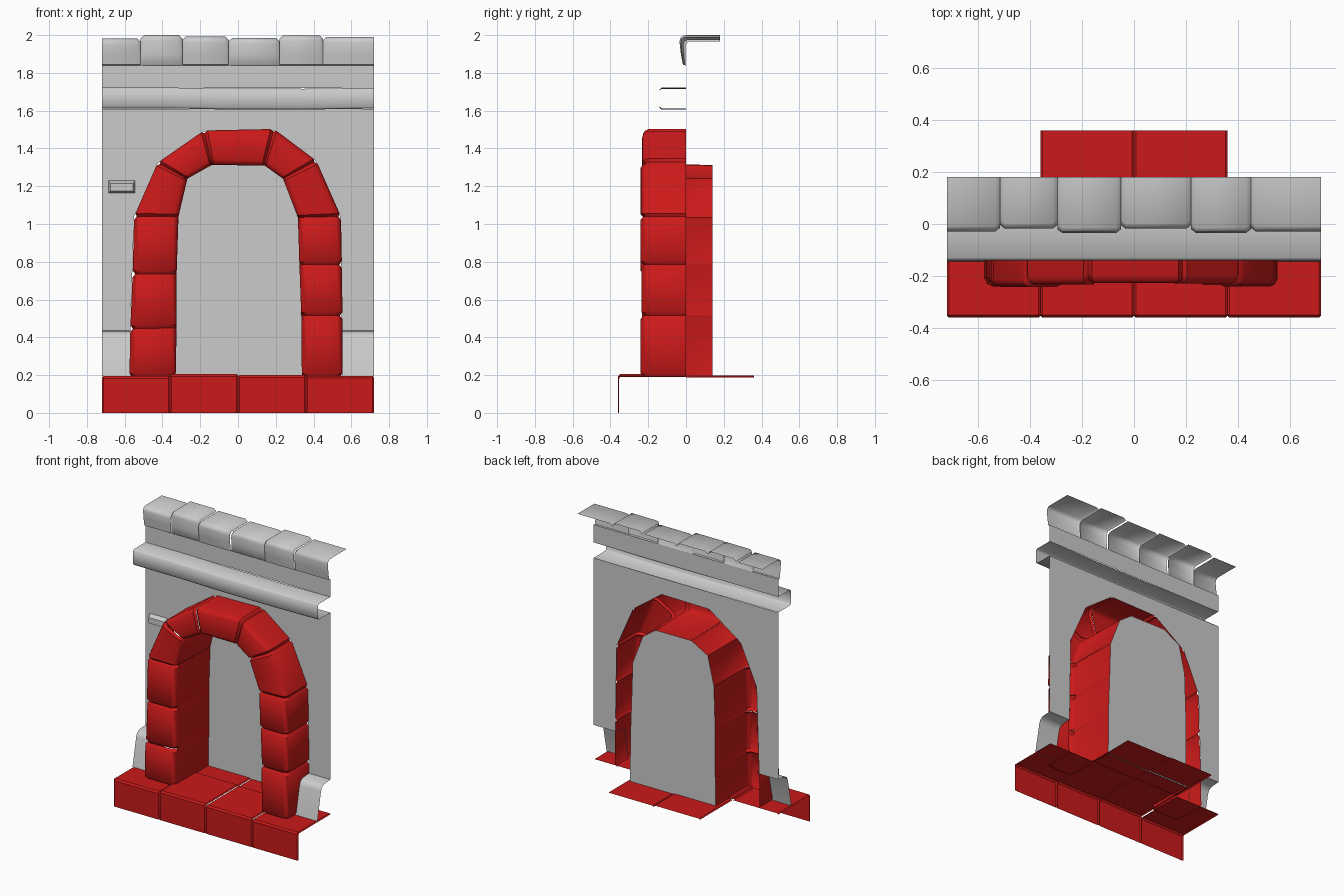
import bpy, bmesh, math

if "Cube" in bpy.data.objects:
    bpy.data.objects.remove(bpy.data.objects["Cube"])

red = bpy.data.materials.new("red_stone")
red.diffuse_color = (0.6, 0.01, 0.01, 1)
red.use_nodes = True
red.node_tree.nodes["Principled BSDF"].inputs["Base Color"].default_value = red.diffuse_color


def sheet(name, strips, mat=None, angle=35):
    """Open surface: each strip is a list of sections lofted together."""
    bm = bmesh.new()
    for strip in strips:
        rows = [[bm.verts.new(p) for p in sec] for sec in strip]
        for a, b in zip(rows, rows[1:]):
            for j in range(len(a) - 1):
                bm.faces.new((a[j], b[j], b[j + 1], a[j + 1]))
    return finish(name, bm, mat, angle)


def finish(name, bm, mat, angle=35):
    me = bpy.data.meshes.new(name)
    bm.to_mesh(me)
    bm.free()
    ob = bpy.data.objects.new(name, me)
    bpy.context.collection.objects.link(ob)
    if mat:
        me.materials.append(mat)
    bpy.ops.object.select_all(action='DESELECT')
    ob.select_set(True)
    bpy.context.view_layer.objects.active = ob
    bpy.ops.object.shade_smooth_by_angle(angle=math.radians(angle))
    return ob


def along_x(profile, xs):
    return [[(x, y, z) for y, z in profile] for x in xs]


W = 0.72

# Arch joints, clockwise from bottom left: outer x, z, inner x, z
joints = [(-.575, .19, -.33, .19), (-.57, .445, -.325, .45), (-.558, .735, -.325, .735),
          (-.55, 1.04, -.315, 1.04), (-.425, 1.325, -.268, 1.24), (-.18, 1.495, -.14, 1.312),
          (.19, 1.503, .14, 1.31), (.415, 1.335, .238, 1.24), (.545, 1.04, .317, 1.035),
          (.55, .785, .325, .785), (.553, .515, .335, .515), (.553, .19, .338, .19)]
fronts = [-.24, -.233, -.24, -.242, -.232, -.228, -.23, -.235, -.24, -.235, -.24]
JAMB, BEV = 0.14, 0.028


def arch_section(j, front, shrink):
    ox, oz, ix, iz = j
    L = math.hypot(ox - ix, oz - iz)
    f = front + shrink

    def pt(d, y):           # d = distance from the inner edge
        t = d / L
        return (ix + (ox - ix) * t, y, iz + (oz - iz) * t)
    s = shrink
    return [pt(0, JAMB), pt(s * .6, f + BEV), pt(s + BEV * .35, f + BEV * .35), pt(s + BEV, f),
            pt(L - s - BEV, f), pt(L - s - BEV * .35, f + BEV * .35), pt(L - s, f + BEV), pt(L - s, 0)]


# Arch stones, each with softened ends so that joints read as grooves
strips = []
for a, b, f in zip(joints, joints[1:], fronts):
    length = math.hypot(b[0] - a[0], b[1] - a[1])
    e = 0.018 / length
    mix = lambda t: tuple(p + (q - p) * t for p, q in zip(a, b))
    strips.append([arch_section(mix(t), f, s)
                   for t, s in ((0, .014), (e, 0), (1 - e, 0), (1, .014))])
sheet("arch_stones", strips, red, 40)

# Door panel closing the back of the jambs
bm = bmesh.new()
bm.faces.new([bm.verts.new((j[2], JAMB, j[3])) for j in reversed(joints)])
finish("door_panel", bm, None)

# Wall face around the arch
inner = [(-.57, .435), (-.55, 1.04), (-.425, 1.32), (-.18, 1.49),
         (.19, 1.495), (.41, 1.335), (.54, 1.04), (.55, .435)]
border = [(-W, .435), (-W, 1.04), (-W, 1.61), (-.18, 1.61),
          (.19, 1.61), (W, 1.61), (W, 1.04), (W, .435)]
sheet("wall", [[[(p[0], 0, p[1]), (q[0], 0, q[1])] for p, q in zip(inner, border)]])

# Flared wall foot on both sides of the arch
foot = [(-.145, .195), (-.105, .39), (-.095, .415), (-.07, .43), (0, .435)]
sheet("wall_foot", [along_x(foot, (-W, -.57)), along_x(foot, (.55, W))], None, 50)

# Small raised brick on the left
o, i = (-.685, -.545, 1.165, 1.23), (-.675, -.555, 1.175, 1.215)
ring = lambda b, y: [(b[0], y, b[2]), (b[1], y, b[2]), (b[1], y, b[3]), (b[0], y, b[3]), (b[0], y, b[2])]
fr = ring(i, -.03)
sheet("raised_brick", [[ring(i, -.03), ring(o, 0)], [[fr[0], fr[3]], [fr[1], fr[2]]]])

# Ledge and the plain band above it
ledge = [(0, 1.61), (-.13, 1.61), (-.14, 1.62), (-.14, 1.71), (-.13, 1.72), (0, 1.72)]
sag = [(-W, .002), (-.35, .002), (-.1, -.003), (.35, -.004), (W, .001)]
sheet("ledge", [[[(x, y, z + d) for y, z in ledge] for x, d in sag]], None, 50)
sheet("upper_band", [along_x([(0, 1.72), (0, 1.845)], (-W, W))])

# Coping stones
edges = [-W, -.515, -.295, -.05, .22, .45, W]
tops = [1.982, 2.0, 1.992, 1.984, 1.998, 1.99]
outs = [-.028, -.018, -.034, -.018, -.034, -.028]


def cap_section(x, out, top, s):
    out, top = out + s, top - s * 1.2
    return [(x, 0, 1.838), (x, out * .5, 1.845), (x, out * .8, 1.9), (x, out, top - .03),
            (x, out + .004, top - .012), (x, out + .02, top), (x, .18, top)]


strips = []
for n, (a, b) in enumerate(zip(edges, edges[1:])):
    st = [(a, .014 if n else 0), (a + .018, 0), (b - .018, 0), (b, .014 if n < 5 else 0)]
    strips.append([cap_section(x, outs[n], tops[n], s) for x, s in st])
sheet("coping_stones", strips, None, 50)

# Floor slabs: four at the front with a riser, two behind the doorway
strips = []
for n, h in enumerate((.195, .205, .2, .196)):
    a = -W + n * .36
    for_x = ((a, .006), (a + .008, 0), (a + .352, 0), (a + .36, .006))
    strips.append([[(x, -.36 + s, 0), (x, -.36 + s, h - .012 - s), (x, -.35, h - s), (x, 0, h - s)]
                   for x, s in for_x])
    if n in (1, 2):
        strips.append([[(x, 0, h - s - .006), (x, .36, h - s - .006)] for x, s in for_x])
sheet("floor_slabs", strips, red)
